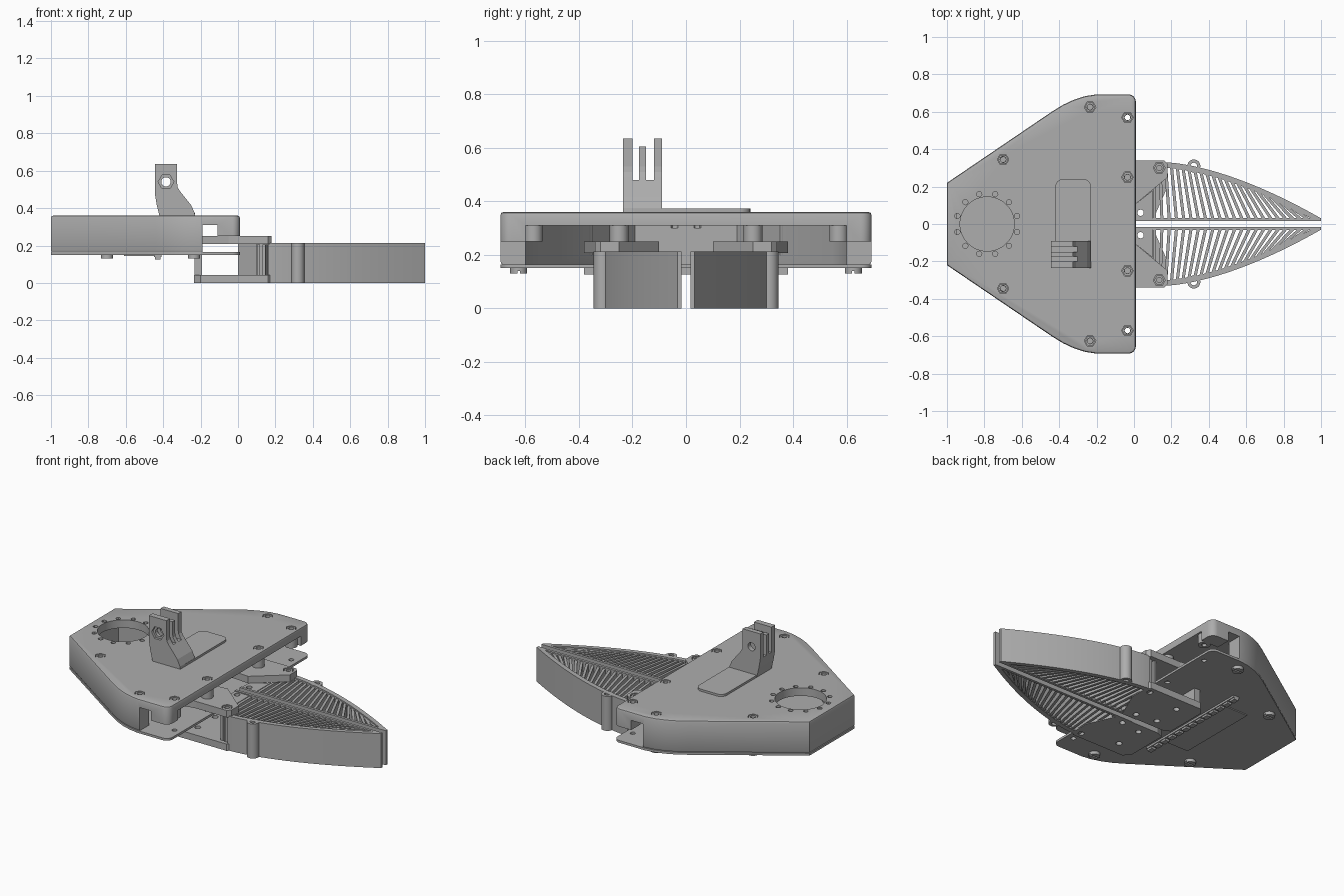
import bpy, bmesh, math
from mathutils import Matrix

if "Cube" in bpy.data.objects:
    bpy.data.objects.remove(bpy.data.objects["Cube"])

grey = bpy.data.materials.new("plain grey")
grey.use_nodes = True
COLOUR = (0.42, 0.42, 0.42, 1)
grey.diffuse_color = COLOUR
grey.node_tree.nodes["Principled BSDF"].inputs["Base Color"].default_value = COLOUR


def prism(bm, pts, z0, z1):
    """Add an outline extruded from z0 to z1."""
    face = bm.faces.new([bm.verts.new((x, y, z0)) for x, y in pts])
    top = bmesh.ops.extrude_face_region(bm, geom=[face])["geom"]
    bmesh.ops.translate(bm, vec=(0, 0, z1 - z0),
                        verts=[v for v in top if isinstance(v, bmesh.types.BMVert)])


def rect(x0, x1, y0, y1):
    return [(x0, y0), (x1, y0), (x1, y1), (x0, y1)]


def circle(x, y, r, n=24):
    return [(x + r * math.cos(2 * math.pi * i / n), y + r * math.sin(2 * math.pi * i / n))
            for i in range(n)]


def make(name, parts, turn=None, flip=1):
    """Build one object from (outline, low, high) prisms."""
    bm = bmesh.new()
    for pts, z0, z1 in parts:
        prism(bm, [(x, y * flip) for x, y in pts], z0, z1)
    if turn:
        bm.transform(turn)
    bmesh.ops.recalc_face_normals(bm, faces=bm.faces)
    mesh = bpy.data.meshes.new(name)
    bm.to_mesh(mesh)
    bm.free()
    mesh.materials.append(grey)
    ob = bpy.data.objects.new(name, mesh)
    bpy.context.collection.objects.link(ob)
    return ob


def select(ob):
    bpy.ops.object.select_all(action='DESELECT')
    ob.select_set(True)
    bpy.context.view_layer.objects.active = ob


def cut(ob, parts, turn=None):
    """Subtract prisms from an object."""
    tool = make("cutter", parts, turn)
    tool.hide_render = True
    select(ob)
    mod = ob.modifiers.new("cut", 'BOOLEAN')
    mod.operation = 'DIFFERENCE'
    mod.solver = 'EXACT'
    mod.object = tool
    bpy.ops.object.modifier_apply(modifier=mod.name)
    bpy.data.objects.remove(tool)


def smooth(ob):
    select(ob)
    bpy.ops.object.shade_smooth_by_angle(angle=math.radians(30))


def mirrored(half):
    return half + [(x, -y) for x, y in reversed(half)]


# Housing outline, from the back corner round to the open front
half = [(-1, .22), (-.44, .60), (-.38, .637), (-.32, .665), (-.26, .684), (-.2, .693)]
half += [(-.03 + .04 * math.sin(a), .653 + .04 * math.cos(a))
         for a in [i * math.pi / 12 for i in range(7)]]
outline = mirrored(half)
cavity = mirrored([(-.95, .19), (-.42, .55), (-.3, .6), (-.2, .6), (.1, .6)])
screws = [(x, y * s) for x, y in [(-.7, .345), (-.235, .625), (-.035, .57), (-.035, .25)]
          for s in (1, -1)]

# Housing: hollow shell under a top deck, cut away near the jaws
housing = make("housing", [(outline, .163, .36)])
select(housing)
bev = housing.modifiers.new("edge", 'BEVEL')
bev.width = .012
bev.segments = 2
bev.limit_method = 'ANGLE'
bev.angle_limit = math.radians(60)
bpy.ops.object.modifier_apply(modifier=bev.name)
cut(housing, [(cavity, .1, .31)])
cut(housing, [(rect(-.19, .1, -1, 1), .1, .25)])
cut(housing, [(rect(-.19, -.11, -1, 1), .2, .31)])
ring = [(circle(-.785 + .165 * math.cos(a), .165 * math.sin(a), .014, 12), .3, .4)
        for a in [(i + .5) * math.pi / 6 for i in range(12)]]
cut(housing, [(circle(-.785, 0, .145, 48), .3, .4)] + ring)
cut(housing, [(circle(x, y, .031, 6), .335, .4) for x, y in screws])
cut(housing, [(circle(x, y, .015, 12), .2, .4) for x, y in screws])
smooth(housing)

# Hanging bosses and nuts at each screw
bosses = make("deck_bosses", [(circle(x, y, .035), .25, .312) for x, y in screws[4:]])
cut(bosses, [(circle(x, y, .015, 12), .2, .4) for x, y in screws[4:]])
smooth(bosses)
nuts = make("deck_nuts", [(circle(x, y, .028, 6), .335, .358) for x, y in screws])
cut(nuts, [(circle(x, y, .016, 12), .3, .4) for x, y in screws])

# Bottom cover with slotted screw heads
cover = make("bottom_cover", [(outline, .15, .164)])
smooth(cover)
cut(cover, [(circle(x, y, .015, 12), .1, .2) for x, y in screws[4:]])
heads = make("screw_heads", [(circle(x, y, .032), .13, .152) for x, y in screws[:4]])
cut(heads, [(rect(x - .04, x + .04, y - .005, y + .005), .12, .14) for x, y in screws[:4]])
smooth(heads)
make("access_panel", [(rect(-.61, -.45, -.26, .26), .144, .151)])
teeth = [(rect(-.445, -.415, y - .02, y + .02), .126, .145)
         for y in [-.36 + .06 * i for i in range(13)]]
make("toothed_strip", [(rect(-.45, -.41, -.38, .38), .138, .151)] + teeth)

# Mount: flat foot with a bracket of three prongs
foot = []
for cx, cy, a0 in [(-.27, .2, 0), (-.38, .2, 90), (-.38, -.19, 180), (-.27, -.19, 270)]:
    foot += [(cx + .04 * math.cos(math.radians(a0 + d)), cy + .04 * math.sin(math.radians(a0 + d)))
             for d in range(0, 91, 15)]
smooth(make("mount_foot", [(foot, .355, .373)]))
side = [(-.42, .358), (-.23, .358), (-.232, .375), (-.25, .415), (-.31, .49), (-.322, .51),
        (-.325, .53), (-.325, .635), (-.445, .635), (-.445, .48), (-.435, .42)]
upright = Matrix.Rotation(math.pi / 2, 4, 'X')  # profile z becomes -y
bracket = make("mount_bracket", [(side, .09, .235)], upright)
cut(bracket, [(rect(-.6, -.2, .48, .7), .12, .15), (rect(-.6, -.2, .48, .7), .175, .2)], upright)
cut(bracket, [(rect(-.6, -.2, .605, .7), .14, .185)], upright)
cut(bracket, [(circle(-.385, .54, .025), 0, .3)], upright)
cut(bracket, [(circle(-.385, .54, .042, 6), .22, .3)], upright)


# Jaws
def curve_y(x):
    return .03 + .30 * (1 - max(0, (x - .16) / .84) ** 1.6)


def rib(xi, xo):
    """Slanted slat from the inner wall to the curved wall."""
    yo = curve_y(xo) - .015
    dx, dy = xo - xi, yo - .025
    length = math.hypot(dx, dy)
    nx, ny = -dy / length * .008, dx / length * .008
    return [(xi + nx, .025 + ny), (xo + nx, yo + ny), (xo - nx, yo - ny), (xi - nx, .025 - ny)]


xs = [.16 + .84 * i / 28 for i in range(29)]
shell = [(x, curve_y(x)) for x in xs] + [(x, max(.02, curve_y(x) - .03)) for x in reversed(xs)]
ribs = [rib(.11 + .82 * t, .11 + .68 * t - .06 * t * (1 - t)) for t in [i / 21 for i in range(22)]]
upper = [(-.3, .12), (0, .1), (.18, .25), (.18, .32), (.16, .34), (-.05, .34), (-.26, .38), (-.3, .35)]
lower = [(-.235, .04), (-.19, .02), (.1, .02), (.18, .2), (.18, .32), (.16, .34), (-.2, .34), (-.235, .3)]
for s, label in [(1, "left"), (-1, "right")]:
    wall = make(label + "_jaw_walls",
                [(shell, 0, .213), (rect(0, 1, .016, .032), 0, .213)], flip=s)
    smooth(wall)
    make(label + "_jaw_ribs", [(r, .005, .205) for r in ribs], flip=s)
    base = make(label + "_jaw_base", [([(0, .02), (.1, .02), (.1, .18), (0, .1)], .001, .207)], flip=s)
    cut(base, [(circle(.035, .06 * s, .017, 16), -.1, .3)])
    boss = make(label + "_jaw_boss", [(circle(.32, .31, .035), 0, .213)], flip=s)
    cut(boss, [(circle(.32, .31 * s, .018, 16), -.1, .3)])
    smooth(boss)
    # Link arms above and below, tied by a post at the back
    top = make(label + "_upper_arm", [(upper, .207, .25)], flip=s)
    cut(top, [(circle(.135, .3 * s, .032, 6), .235, .3), (circle(-.2, .25 * s, .02, 16), .1, .3)])
    nut = make(label + "_arm_nut", [(circle(.135, .3, .027, 6), .234, .247)], flip=s)
    cut(nut, [(circle(.135, .3 * s, .014, 12), .2, .3)])
    low = make(label + "_lower_arm", [(lower, 0, .042)], flip=s)
    cut(low, [(circle(x, y * s, .018, 16), -.1, .1)
              for x, y in [(.135, .3), (.035, .06), (-.1, .25), (-.1, .08)]])
    make(label + "_arm_post", [(rect(-.232, -.192, .06, .3), .03, .152)], flip=s)
